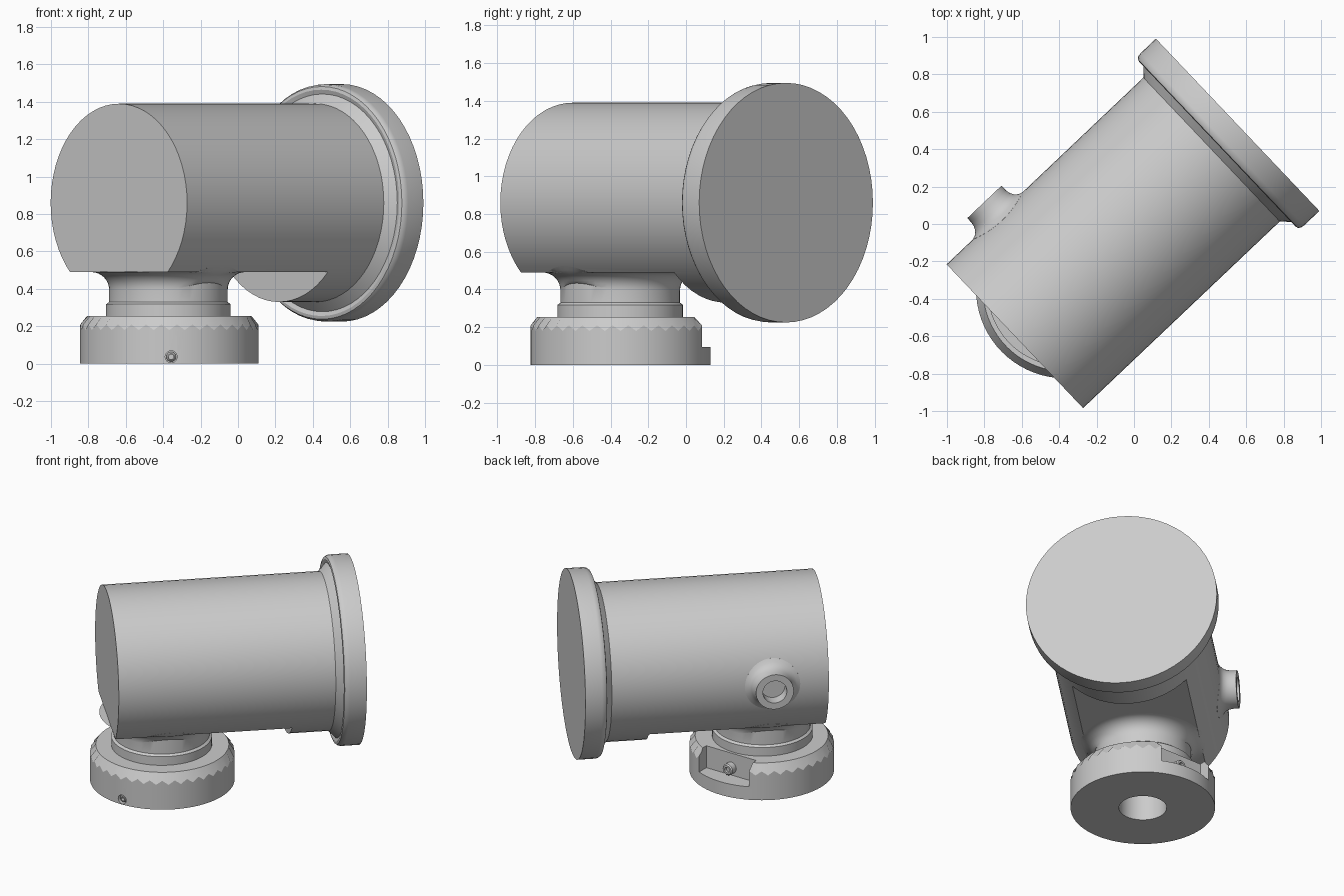
import bpy, bmesh
from math import pi, sin, cos, sqrt, radians
from mathutils import Matrix, Vector

if "Cube" in bpy.data.objects:
    bpy.data.objects.remove(bpy.data.objects["Cube"], do_unlink=True)

grey = bpy.data.materials.new("plain grey")
grey.use_nodes = True
grey.diffuse_color = (0.6, 0.6, 0.6, 1)
grey.node_tree.nodes["Principled BSDF"].inputs["Base Color"].default_value = (0.6, 0.6, 0.6, 1)

AXIS_Z, R, CUT_Z = 0.86, 0.53, 0.49
# barrel frame: x along the barrel, y sideways, z up
FRAME = Matrix.Translation((-0.637, -0.6, 0)) @ Matrix.Rotation(radians(43.5), 4, 'Z')
BASE = Matrix.Translation((-0.3675, -0.3475, 0))
NECK = FRAME @ Matrix.Translation((0.365, 0, 0))


def add(name, bm, matrix):
    bmesh.ops.recalc_face_normals(bm, faces=bm.faces)
    bm.transform(matrix)
    mesh = bpy.data.meshes.new(name)
    bm.to_mesh(mesh)
    bm.free()
    mesh.materials.append(grey)
    obj = bpy.data.objects.new(name, mesh)
    bpy.context.collection.objects.link(obj)
    return obj


def lathe(name, profile, matrix, segs=64, shape=None):
    """Spin (radius, height) points about z; radius 0 closes an end."""
    bm = bmesh.new()
    rings = []
    for row, (r, z) in enumerate(profile):
        ring = []
        for i in range(1 if r == 0 else segs):
            a = 2 * pi * i / segs
            p = Vector((r * cos(a), r * sin(a), z))
            ring.append(bm.verts.new(shape(p, row, i) if shape else p))
        rings.append(ring)
    for a, b in zip(rings, rings[1:]):
        for i in range(segs):
            j = (i + 1) % segs
            quad = [a[i % len(a)], a[j % len(a)], b[j % len(b)], b[i % len(b)]]
            bm.faces.new(list(dict.fromkeys(quad)))
    return add(name, bm, matrix)


def box(name, lo, hi, matrix):
    bm = bmesh.new()
    bmesh.ops.create_cube(bm, size=1)
    lo, hi = Vector(lo), Vector(hi)
    for v in bm.verts:
        v.co = (lo + hi) / 2 + v.co * (hi - lo)
    return add(name, bm, matrix)


def cut(obj, cutter):
    cutter.hide_render = True
    mod = obj.modifiers.new("cut", 'BOOLEAN')
    mod.operation, mod.solver, mod.object = 'DIFFERENCE', 'EXACT', cutter
    graph = bpy.context.evaluated_depsgraph_get()
    mesh = bpy.data.meshes.new_from_object(obj.evaluated_get(graph))
    obj.modifiers.clear()
    obj.data = mesh
    bpy.data.objects.remove(cutter, do_unlink=True)


# barrel with flat underside towards the front
along = FRAME @ Matrix.Translation((0, 0, AXIS_Z)) @ Matrix.Rotation(pi / 2, 4, 'Y')
barrel = lathe("barrel", [(0, 0), (R, 0), (R, 1.47), (0, 1.47)], along)
cut(barrel, box("underside_cutter", (-0.1, -0.7, 0.1), (1.18, 0.7, CUT_Z), FRAME))

# end flange with conical collar and rounded front edge
flange = lathe("end_flange", [(0, 1.45), (R, 1.45), (0.582, 1.5), (0.605, 1.492),
                              (0.622, 1.496), (0.632, 1.51), (0.635, 1.53),
                              (0.635, 1.642), (0, 1.642)], along)


# side port, its fillet following the barrel curve
def hug_barrel(p, row, i):
    if p.xy.length > 0.13:
        p.z -= R - sqrt(R * R - p.y * p.y)
    return p


sideways = (FRAME @ Matrix.Translation((0.376, 0, AXIS_Z))
            @ Matrix.Rotation(-pi / 2, 4, 'X'))
port = lathe("side_port", [(0, 0.545), (0.08, 0.545), (0.08, 0.633), (0.126, 0.633),
                           (0.126, 0.6), (0.131, 0.575), (0.143, 0.553),
                           (0.16, 0.538), (0.185, 0.53), (0.185, 0.5), (0, 0.5)],
             sideways, 48, hug_barrel)


# neck flaring into the flat underside and wrapping its edges
def wrap_edge(p, row, i):
    if row > 3:
        p.z = max(p.z, AXIS_Z - sqrt(R * R - p.y * p.y) - 0.002)
    return p


flare = [(0.317 + 0.095 * (1 - cos(a)), 0.395 + 0.095 * sin(a))
         for a in (pi / 2 * k / 8 for k in range(9))]
neck = lathe("neck", [(0, 0.24), (0.333, 0.24), (0.333, 0.318), (0.317, 0.33)]
             + flare + [(0.3, 0.5), (0, 0.5)], NECK, 64, wrap_edge)


# base ring with scalloped chamfer and a central bore
def scallop(p, row, i):
    if row == 3:
        p.z += 0.015 if i % 2 else -0.015
    return p


base = lathe("base_ring", [(0, 0.2), (0.158, 0.2), (0.158, 0), (0.4775, 0),
                           (0.4775, 0.195), (0.44, 0.255), (0, 0.255)], BASE, 72,
             lambda p, row, i: scallop(p, row - 1, i))
cut(base, box("pocket_cutter", (-0.202, 0.35, 0.095), (0.202, 0.6, 0.3), BASE))
front = BASE @ Matrix.Translation((0.01, 0, 0.037)) @ Matrix.Rotation(pi / 2, 4, 'X')
cut(base, lathe("hole_cutter", [(0, 0.44), (0.032, 0.44), (0.032, 0.6), (0, 0.6)], front, 24))


# hollow-headed screws in the front hole and the rear pocket
def screw(name, r, bottom, top, matrix):
    return lathe(name, [(0, bottom), (r, bottom), (r, top - 0.008), (r - 0.008, top),
                        (r * 0.5, top), (r * 0.5, top - 0.02), (0, top - 0.02)], matrix, 24)


front_screw = screw("front_screw", 0.026, 0.43, 0.468, front)
rear = BASE @ Matrix.Translation((0, 0, 0.15)) @ Matrix.Rotation(-pi / 2, 4, 'X')
rear_screw = screw("rear_screw", 0.04, 0.34, 0.4, rear)

# smooth shading with sharp edges kept
bpy.ops.object.select_all(action='DESELECT')
for obj in (barrel, flange, port, neck, base, front_screw, rear_screw):
    obj.select_set(True)
bpy.context.view_layer.objects.active = barrel
bpy.ops.object.shade_smooth_by_angle(angle=radians(30))
